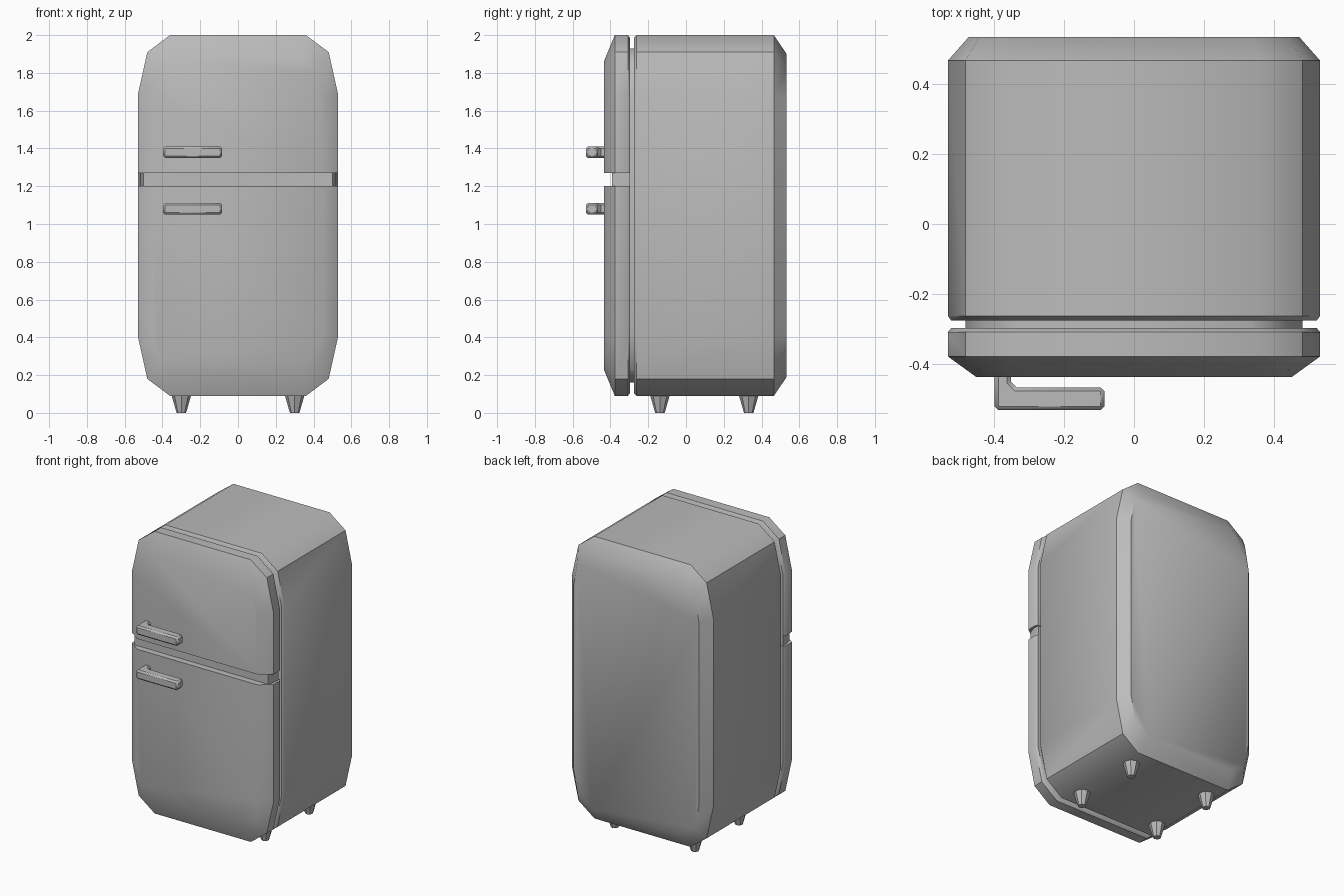
import bpy, bmesh, math

cube = bpy.data.objects.get("Cube")
if cube:
    bpy.data.objects.remove(cube)

grey = bpy.data.materials.new("grey_enamel")
grey.use_nodes = True
COLOUR = (0.5, 0.5, 0.5, 1)
grey.diffuse_color = COLOUR
grey.node_tree.nodes["Principled BSDF"].inputs["Base Color"].default_value = COLOUR

MID = 1.045  # height of the middle of the cabinet

# Quarter outlines as (x, height above the middle)
OUTER = [(0.53, 0.64), (0.48, 0.865), (0.36, 0.955)]
LIP = [(0.52, 0.635), (0.47, 0.85), (0.355, 0.94)]
BACK = [(0.47, 0.62), (0.44, 0.78), (0.335, 0.855)]
FRONT = [(0.45, 0.635), (0.42, 0.76), (0.34, 0.815)]
SEAL = [(0.48, 0.62), (0.43, 0.81), (0.33, 0.885)]
CORE = [(0.515, 0.63), (0.465, 0.84), (0.35, 0.92)]
CORE_FRONT = [(0.50, 0.63), (0.45, 0.82), (0.34, 0.90)]


def finish(name, bm):
    bmesh.ops.recalc_face_normals(bm, faces=bm.faces)
    mesh = bpy.data.meshes.new(name)
    bm.to_mesh(mesh)
    bm.free()
    mesh.materials.append(grey)
    obj = bpy.data.objects.new(name, mesh)
    bpy.context.collection.objects.link(obj)
    bpy.ops.object.select_all(action="DESELECT")
    obj.select_set(True)
    bpy.context.view_layer.objects.active = obj
    bpy.ops.object.shade_smooth_by_angle(angle=math.radians(40))
    return obj


def ring(quarter):
    right = quarter + [(-x, z) for x, z in reversed(quarter)]
    return right + [(-x, -z) for x, z in right]


def loft(name, sections, low=None, high=None):
    """Join outlines along y, then keep the part between two heights."""
    bm = bmesh.new()
    rings = [[bm.verts.new((x, y, MID + z)) for x, z in ring(q)] for y, q in sections]
    for a, b in zip(rings, rings[1:]):
        for i in range(len(a)):
            j = (i + 1) % len(a)
            bm.faces.new((a[i], a[j], b[j], b[i]))
    bm.faces.new(rings[0])
    bm.faces.new(rings[-1])
    for height, direction in ((low, -1), (high, 1)):
        if height is not None:
            bmesh.ops.bisect_plane(
                bm, geom=bm.verts[:] + bm.edges[:] + bm.faces[:],
                plane_co=(0, 0, height), plane_no=(0, 0, direction), clear_outer=True)
            rim = [e for e in bm.edges if e.is_boundary]
            bmesh.ops.holes_fill(bm, edges=rim, sides=0)
    return finish(name, bm)


# Cabinet and the recessed seal between it and the doors
loft("cabinet", [(-0.275, LIP), (-0.262, OUTER), (0.465, OUTER), (0.533, BACK)])
loft("door_seal", [(-0.30, SEAL), (-0.27, SEAL)])

# Two doors cut from one bevelled shape, with a recessed strip between them
door = [(-0.435, FRONT), (-0.377, OUTER), (-0.308, OUTER), (-0.296, LIP)]
loft("upper_door", door, low=1.27)
loft("lower_door", door, high=1.20)
loft("divider_strip", [(-0.392, CORE_FRONT), (-0.34, CORE), (-0.30, CORE)], 1.19, 1.28)


# L-shaped handles
def handle(name, z):
    path = [(-0.397, -0.43), (-0.397, -0.53), (-0.084, -0.53), (-0.084, -0.465),
            (-0.335, -0.465), (-0.35, -0.45), (-0.35, -0.43)]
    bm = bmesh.new()
    face = bm.faces.new([bm.verts.new((x, y, z - 0.031)) for x, y in path])
    grown = bmesh.ops.extrude_face_region(bm, geom=[face])["geom"]
    top = [v for v in grown if isinstance(v, bmesh.types.BMVert)]
    bmesh.ops.translate(bm, verts=top, vec=(0, 0, 0.062))
    bmesh.ops.recalc_face_normals(bm, faces=bm.faces)
    edges = [e for e in bm.edges if e.calc_face_angle() > 1.0
             and min(v.co.y for v in e.verts) < -0.44]
    bmesh.ops.bevel(bm, geom=edges, offset=0.011, segments=1, affect="EDGES")
    finish(name, bm)


handle("upper_handle", 1.38)
handle("lower_handle", 1.08)

# Tapered feet
for side, x in (("left", 0.30), ("right", -0.30)):
    for end, y in (("front", -0.138), ("back", 0.332)):
        bm = bmesh.new()
        bmesh.ops.create_cone(bm, cap_ends=True, segments=8, radius1=0.025,
                              radius2=0.054, depth=0.10)
        bmesh.ops.translate(bm, verts=bm.verts, vec=(x, y, 0.05))
        finish(f"{end}_{side}_foot", bm)
